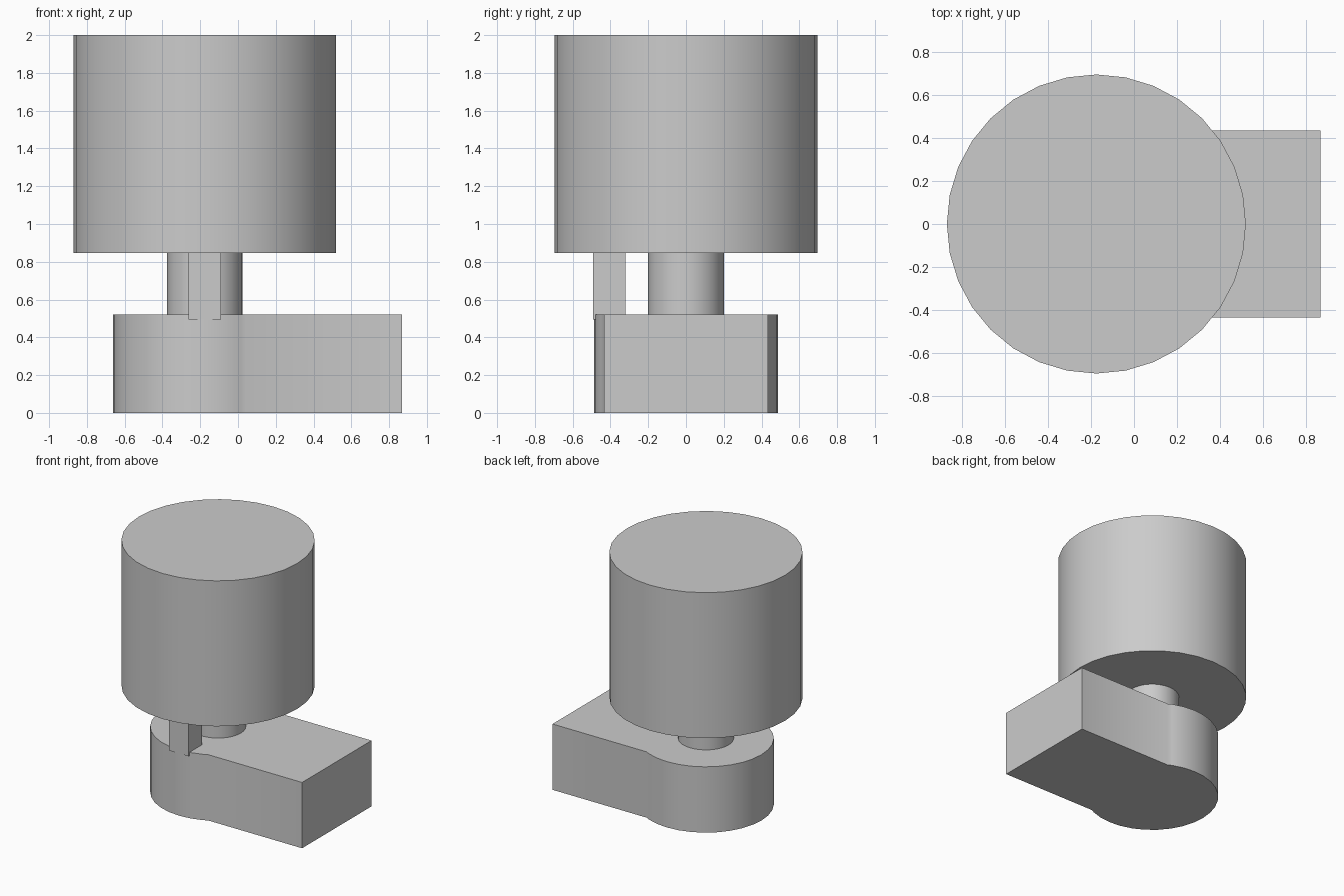
import bpy
import bmesh
from math import cos, sin, pi, radians

cube = bpy.data.objects.get("Cube")
if cube:
    bpy.data.objects.remove(cube)

SEGMENTS = 32
AXIS_X = -0.175

grey = bpy.data.materials.new("plain_grey")
grey.use_nodes = True
colour = (0.6, 0.6, 0.6, 1)
grey.diffuse_color = colour
grey.node_tree.nodes["Principled BSDF"].inputs["Base Color"].default_value = colour


def extrude_profile(name, points, bottom, top):
    """Extrude a closed outline upwards into a solid part."""
    bm = bmesh.new()
    face = bm.faces.new([bm.verts.new((x, y, bottom)) for x, y in points])
    grown = bmesh.ops.extrude_face_region(bm, geom=[face], use_keep_orig=True)
    verts = [g for g in grown["geom"] if isinstance(g, bmesh.types.BMVert)]
    bmesh.ops.translate(bm, verts=verts, vec=(0, 0, top - bottom))
    bmesh.ops.recalc_face_normals(bm, faces=bm.faces)
    mesh = bpy.data.meshes.new(name)
    bm.to_mesh(mesh)
    bm.free()
    mesh.materials.append(grey)
    obj = bpy.data.objects.new(name, mesh)
    bpy.context.collection.objects.link(obj)
    bpy.ops.object.select_all(action="DESELECT")
    obj.select_set(True)
    bpy.context.view_layer.objects.active = obj
    bpy.ops.object.shade_smooth_by_angle(angle=radians(30))
    return obj


def arc(radius, first=0, last=SEGMENTS - 1):
    """Points around the shared vertical axis."""
    return [(AXIS_X + radius * cos(2 * pi * i / SEGMENTS),
             radius * sin(2 * pi * i / SEGMENTS)) for i in range(first, last + 1)]


# Base: rounded end around the axis, running into a square block
half_width, end_x, join_x = 0.435, 0.867, 0.04
outline = [(end_x, -half_width), (end_x, half_width), (join_x, half_width)]
outline += arc(0.488, 6, 26) + [(join_x, -half_width)]
extrude_profile("base", outline, 0, 0.522)

# Drum and the post carrying it
extrude_profile("post", arc(0.2), 0.522, 0.846)
extrude_profile("drum", arc(0.695), 0.846, 2)

# Square peg at the front, sunk slightly into the base
extrude_profile("peg", [(-0.262, -0.492), (-0.09, -0.492),
                        (-0.09, -0.32), (-0.262, -0.32)], 0.495, 0.846)
